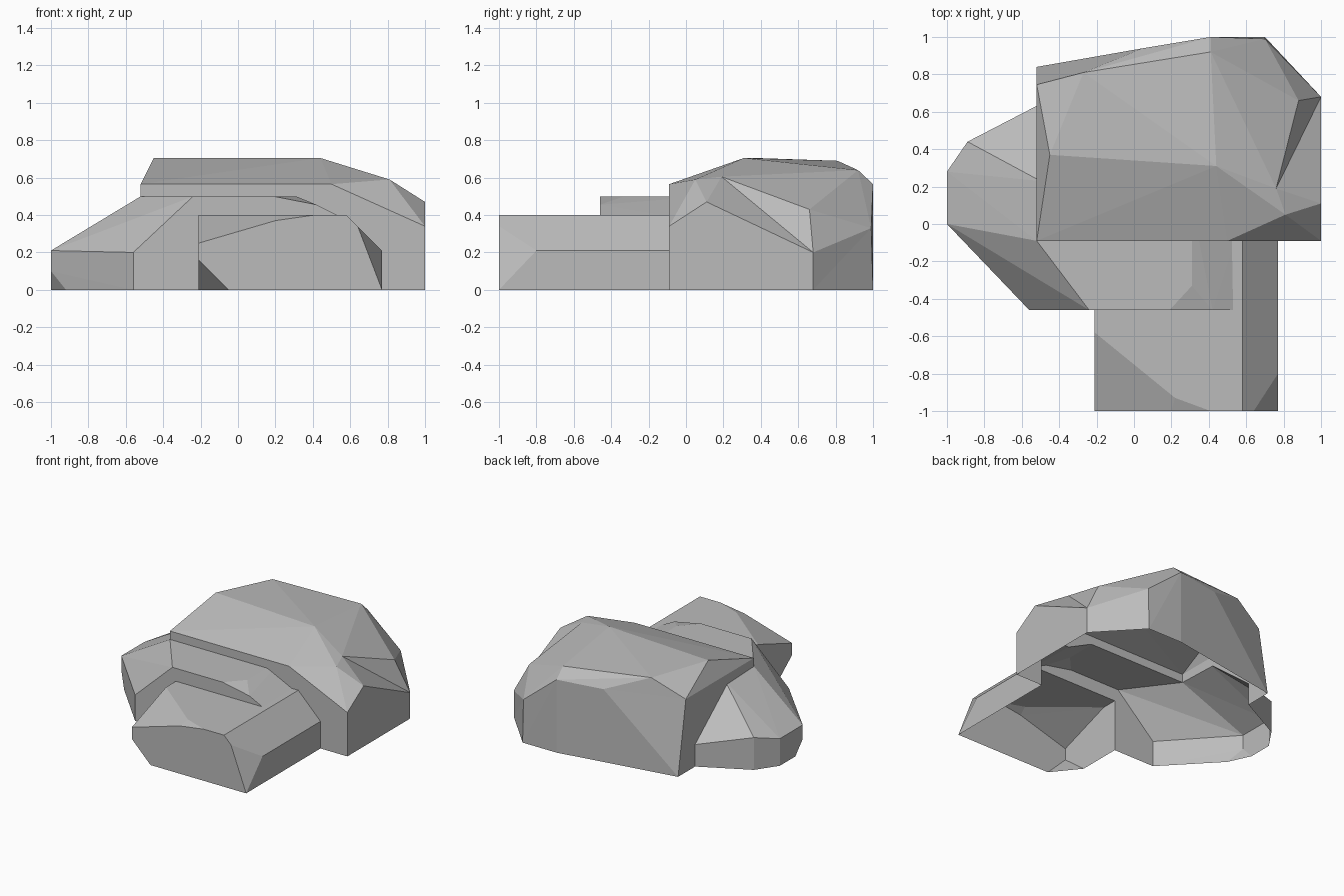
import bpy
import bmesh

cube = bpy.data.objects.get("Cube")
if cube:
    bpy.data.objects.remove(cube, do_unlink=True)

# Single stone colour
stone = bpy.data.materials.new("stone_grey")
stone.use_nodes = True
grey = (0.5, 0.5, 0.5, 1)
stone.diffuse_color = grey
stone.node_tree.nodes["Principled BSDF"].inputs["Base Color"].default_value = grey


def finish_rock(name, bm):
    """Turn a bmesh into a flat-shaded stone object."""
    bmesh.ops.recalc_face_normals(bm, faces=bm.faces[:])
    mesh = bpy.data.meshes.new(name)
    bm.to_mesh(mesh)
    bm.free()
    mesh.materials.append(stone)
    obj = bpy.data.objects.new(name, mesh)
    bpy.context.collection.objects.link(obj)
    return obj


def hull_rock(name, corners):
    """A convex boulder wrapped around its corner points."""
    bm = bmesh.new()
    verts = [bm.verts.new(co) for co in corners]
    hull = bmesh.ops.convex_hull(bm, input=verts)
    inside = [v for v in hull["geom_interior"] if isinstance(v, bmesh.types.BMVert)]
    bmesh.ops.delete(bm, geom=inside, context="VERTS")
    bmesh.ops.dissolve_limit(bm, angle_limit=0.005, verts=bm.verts[:], edges=bm.edges[:])
    return finish_rock(name, bm)


def faceted_rock(name, corners, facets):
    """A boulder with chosen facets; each word lists lettered corners."""
    bm = bmesh.new()
    verts = {key: bm.verts.new(co) for key, co in corners.items()}
    for facet in facets.split():
        bm.faces.new([verts[key] for key in facet])
    return finish_rock(name, bm)


# Large rear boulder, with a notch on its right shoulder
large_boulder = faceted_rock("boulder_cluster", dict(
    # footprint
    a=(-.52, -.09, 0), b=(1, -.09, 0), c=(1, .68, 0),
    d=(.7, 1, 0), e=(.41, 1, 0), f=(-.52, .84, 0),
    # front wall top
    g=(-.52, -.09, .565), h=(.5, -.09, .565), i=(1, -.09, .34),
    # right shoulder and notch
    j=(.81, .05, .59), k=(1, .11, .47), l=(.76, .19, .605),
    m=(1, .68, .2), n=(.88, .66, .43), o=(.7, .99, .33),
    # back rim
    p=(.41, 1, .565), q=(.41, .92, .64), r=(-.27, .81, .69),
    s=(.05, .94, .565), t=(-.52, .745, .565),
    # crest
    u=(-.45, .37, .705), v=(.44, .31, .705),
), """
    abcdef abihg bcmki agtf
    cdo com mon lnm lmk jlk jki hji
    ghv gvu hvj jvl vql qnl qon qpo
    dep dpo fspe fts gut urt uvr vqr
    qpr psr rst
""")

# Front slab, with chipped front corners
front_slab = hull_rock("front_slab", [
    (-.21, -1, .16), (-.05, -1, 0), (-.21, -.8, 0),
    (-.21, -1, .25), (.2, -1, .37), (.41, -1, .4),
    (-.21, -.58, .4), (.22, -.93, .4),
    (.58, -1, .4), (.64, -1, .34), (.77, -.8, .21), (.77, -1, 0),
    (-.21, .1, 0), (-.21, .1, .4), (.58, .1, .4), (.77, .1, .21), (.77, .1, 0),
])

# Low side boulder that runs behind the slab
side_boulder = hull_rock("side_boulder", [
    (-.56, -.46, 0), (-.56, -.46, .2), (-.24, -.46, .5), (.19, -.46, .5),
    (.31, -.33, .5), (.31, .1, .5), (.42, -.46, .455), (.53, -.46, .4),
    (.6, -.46, .36), (.6, -.46, 0), (.6, .1, .36), (.6, .1, 0),
    (-1, 0, .21), (-1, 0, .1), (-1, .09, 0), (-.92, -.08, 0),
    (-1, .28, .21), (-1, .28, 0), (-.89, .44, .25), (-.89, .44, 0),
    (-.52, -.09, .5), (-.5, .23, .5), (-.33, .73, .13), (-.33, .73, 0),
])

# Merge the rocks into one shell
parts = (side_boulder, front_slab)
for part in parts:
    union = large_boulder.modifiers.new("union", "BOOLEAN")
    union.operation = "UNION"
    union.solver = "EXACT"
    union.object = part
bpy.context.view_layer.update()
graph = bpy.context.evaluated_depsgraph_get()
shell = bpy.data.meshes.new_from_object(large_boulder.evaluated_get(graph))
large_boulder.modifiers.clear()
large_boulder.data = shell
for part in parts:
    bpy.data.objects.remove(part, do_unlink=True)

# Open underside
bm = bmesh.new()
bm.from_mesh(shell)
base = [f for f in bm.faces if all(v.co.z < 0.001 for v in f.verts)]
bmesh.ops.delete(bm, geom=base, context="FACES")
bm.to_mesh(shell)
bm.free()
